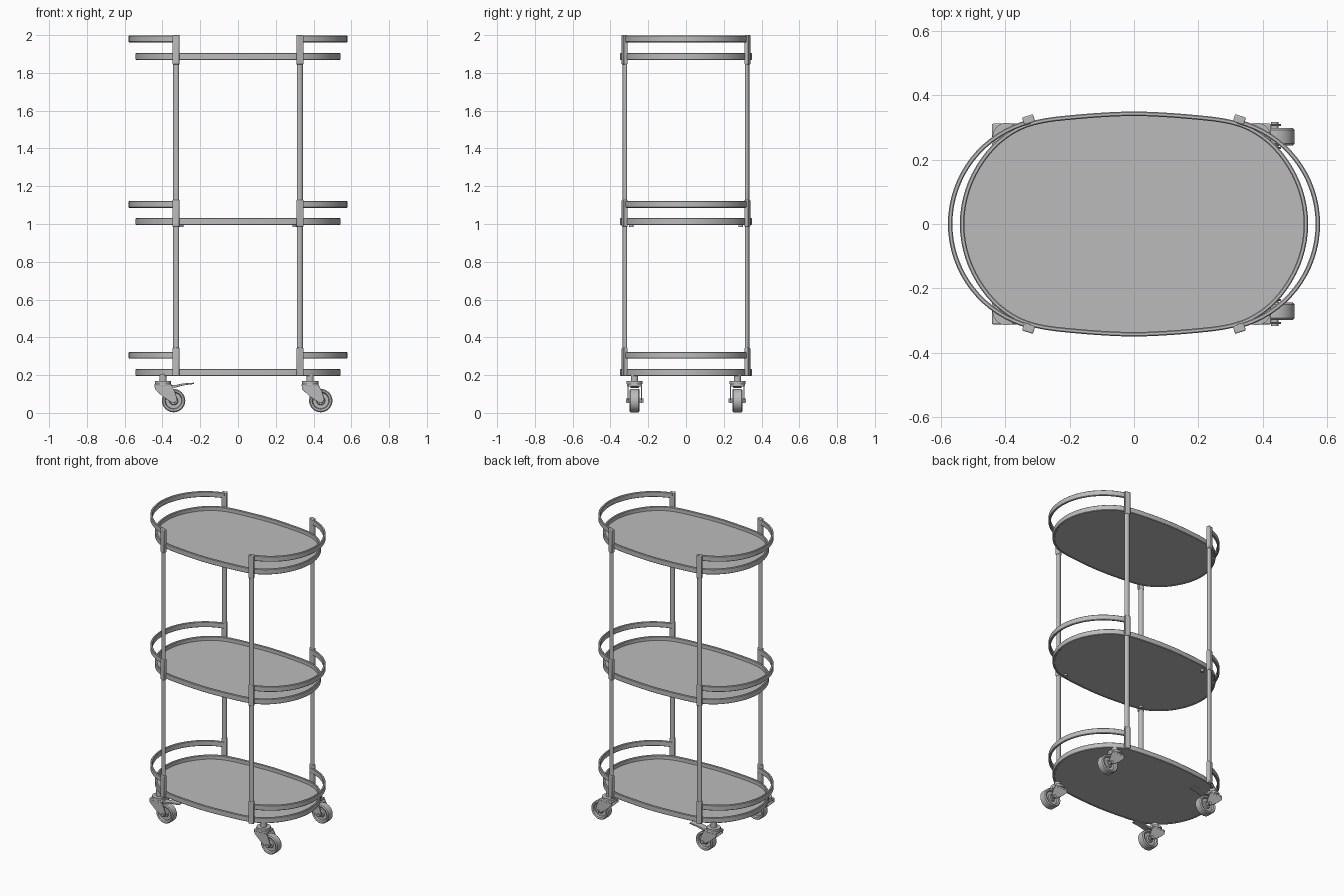
import bpy, bmesh, math
from mathutils import Matrix, Vector

cube = bpy.data.objects.get("Cube")
if cube:
    bpy.data.objects.remove(cube, do_unlink=True)

steel = bpy.data.materials.new("satin grey metal")
steel.use_nodes = True
grey = (0.5, 0.5, 0.5, 1)
steel.diffuse_color = grey
steel.node_tree.nodes["Principled BSDF"].inputs["Base Color"].default_value = grey


def finish(name, bm, loc=(0, 0, 0), turn=0, bevel=0):
    bmesh.ops.recalc_face_normals(bm, faces=bm.faces)
    mesh = bpy.data.meshes.new(name)
    bm.to_mesh(mesh)
    bm.free()
    mesh.materials.append(steel)
    ob = bpy.data.objects.new(name, mesh)
    bpy.context.collection.objects.link(ob)
    ob.location = loc
    ob.rotation_euler.z = turn
    if bevel:
        mod = ob.modifiers.new("soft edges", "BEVEL")
        mod.width, mod.segments, mod.limit_method = bevel, 2, "ANGLE"
    bpy.ops.object.select_all(action="DESELECT")
    bpy.context.view_layer.objects.active = ob
    ob.select_set(True)
    bpy.ops.object.shade_smooth_by_angle(angle=math.radians(40))
    return ob


def box(name, size, loc, turn=0, bevel=0):
    bm = bmesh.new()
    bmesh.ops.create_cube(bm, size=1, matrix=Matrix.Diagonal((*size, 1)))
    return finish(name, bm, loc, turn, bevel)


def rod(name, rx, ry, height, loc, turn=0, sides=20, lying=False):
    bm = bmesh.new()
    bmesh.ops.create_cone(bm, cap_ends=True, segments=sides, radius1=1, radius2=1,
                          depth=height, matrix=Matrix.Diagonal((rx, ry, 1, 1)))
    if lying:
        bmesh.ops.rotate(bm, verts=bm.verts, matrix=Matrix.Rotation(math.pi / 2, 3, "X"))
    return finish(name, bm, loc, turn)


def prism(name, outline, depth, loc, bevel=0):
    """Outline in x and z, thickened along y."""
    bm = bmesh.new()
    face = bm.faces.new([bm.verts.new((x, -depth / 2, z)) for x, z in outline])
    grown = bmesh.ops.extrude_face_region(bm, geom=[face])["geom"]
    bmesh.ops.translate(bm, vec=(0, depth, 0),
                        verts=[v for v in grown if isinstance(v, bmesh.types.BMVert)])
    return finish(name, bm, loc, bevel=bevel)


def band(name, path, z, width, height, closed):
    """Sweeps an upright strip with softened corners along a flat path."""
    w, h, c = width / 2, height / 2, width * 0.22
    section = [(w, c - h), (w, h - c), (w - c, h), (c - w, h),
               (-w, h - c), (-w, c - h), (c - w, -h), (w - c, -h)]
    bm, rings, n = bmesh.new(), [], len(path)
    for i, p in enumerate(path):
        a = path[(i - 1) % n] if closed or i else p
        b = path[(i + 1) % n] if closed or i < n - 1 else p
        d = (b - a).normalized()
        out = Vector((d.y, -d.x))
        rings.append([bm.verts.new((*(p + out * s), t)) for s, t in section])
    for i in range(n if closed else n - 1):
        r, q = rings[i], rings[(i + 1) % n]
        for k in range(8):
            bm.faces.new((r[k], r[k - 1], q[k - 1], q[k]))
    if not closed:
        bm.faces.new(rings[0])
        bm.faces.new(rings[-1])
    return finish(name, bm, (0, 0, z))


def spline(points, steps):
    """Smooth curve through the inner points."""
    res = []
    for a, b, c, d in zip(points, points[1:], points[2:], points[3:]):
        for s in range(steps):
            t = s / steps
            res.append(0.5 * (2 * b + (c - a) * t + (2 * a - 5 * b + 4 * c - d) * t * t
                              + (3 * b - a - 3 * c + d) * t ** 3))
    return res


# Tray outline: one quarter, mirrored to a full oval
quarter = [Vector(p) for p in ((0.535, 0), (0.518, 0.105), (0.47, 0.2), (0.4, 0.272),
                               (0.31, 0.315), (0.17, 0.334), (0, 0.343))]
half = quarter + [Vector((-p.x, p.y)) for p in quarter[-2::-1]]
loop = half + [Vector((p.x, -p.y)) for p in half[-2:0:-1]]
oval = spline(loop[-1:] + loop + loop[:2], 4)

# Guard rail arc on the +x end
RAIL_X, RAIL_R = 0.244, 0.328
sweep = math.radians(76)
arc = [Vector((RAIL_X + RAIL_R * math.cos(a), RAIL_R * math.sin(a)))
       for a in (sweep * (i / 16 - 1) for i in range(33))]
mirrored_arc = [Vector((-p.x, -p.y)) for p in arc]

# Three tiers: tray rim, tray floor and two end rails
tiers = {"bottom": (0.214, 0.305), "middle": (1.013, 1.104), "top": (1.887, 1.98)}
for tier, (tray_z, rail_z) in tiers.items():
    band(tier + "_tray_rim", oval, tray_z, 0.014, 0.036, True)
    bm = bmesh.new()
    floor = bm.faces.new([bm.verts.new((p.x * 0.99, p.y * 0.985, -0.004)) for p in oval])
    grown = bmesh.ops.extrude_face_region(bm, geom=[floor])["geom"]
    bmesh.ops.translate(bm, vec=(0, 0, 0.008),
                        verts=[v for v in grown if isinstance(v, bmesh.types.BMVert)])
    finish(tier + "_tray_floor", bm, (0, 0, tray_z - 0.012))
    band(tier + "_left_rail", arc, rail_z, 0.014, 0.036, False)
    band(tier + "_right_rail", mirrored_arc, rail_z, 0.014, 0.036, False)

# Corner posts with sleeves at each tier
sleeves = {"bottom": (0.195, 0.345), "middle": (0.987, 1.127), "top": (1.845, 2.0)}
for sx, side in ((1, "left"), (-1, "right")):
    for sy, end in ((1, "back"), (-1, "front")):
        tag = end + "_" + side
        turn = -sx * sy * math.radians(17)
        rod(tag + "_post", 0.016, 0.0115, 1.78, (sx * 0.328, sy * 0.323, 1.09), turn)
        for tier, (z0, z1) in sleeves.items():
            box(f"{tag}_{tier}_sleeve", (0.036, 0.024, z1 - z0),
                (sx * 0.328, sy * 0.325, (z0 + z1) / 2), turn, 0.004)
        rod(tag + "_tray_screw", 0.012, 0.012, 0.014, (sx * 0.3, sy * 0.29, 0.992))

# Wheel cross-section as (radius, half width), turned about y
tyre = [(0.012, 0.02), (0.02, 0.02), (0.024, 0.012), (0.042, 0.012),
        (0.046, 0.024), (0.056, 0.027), (0.062, 0.021)]
tyre += [(r, -w) for r, w in reversed(tyre)]


def wheel(name, loc):
    bm = bmesh.new()
    verts = [bm.verts.new((r, w, 0)) for r, w in tyre]
    edges = [bm.edges.new((verts[i - 1], verts[i])) for i in range(len(verts))]
    bmesh.ops.spin(bm, geom=verts + edges, cent=(0, 0, 0), axis=(0, 1, 0),
                   angle=math.tau, steps=32)
    bmesh.ops.remove_doubles(bm, verts=bm.verts, dist=0.0001)
    finish(name, bm, loc)


# Casters, all trailing towards +x; the right pair carry brake levers
fork = [(-0.045, 0.148), (0.045, 0.148), (0.062, 0.115), (0.075, 0.072), (0.066, 0.054),
        (0.05, 0.052), (0, 0.085), (-0.043, 0.125)]
for stem_x, side in ((0.382, "left"), (-0.397, "right")):
    for y, end in ((0.272, "back"), (-0.272, "front")):
        tag = end + "_" + side
        axle_x = stem_x + 0.056
        rod(tag + "_caster_stem", 0.019, 0.019, 0.045, (stem_x, y, 0.183))
        rod(tag + "_swivel_disc", 0.043, 0.043, 0.014, (stem_x, y, 0.161), sides=28)
        box(tag + "_fork_crown", (0.09, 0.08, 0.014), (stem_x, y, 0.147), 0, 0.004)
        for s, face in ((1, "back"), (-1, "front")):
            prism(f"{tag}_fork_{face}_cheek", fork, 0.006, (stem_x, y + s * 0.036, 0), 0.001)
        wheel(tag + "_wheel", (axle_x, y, 0.065))
        rod(tag + "_axle", 0.011, 0.011, 0.092, (axle_x, y, 0.065), sides=12, lying=True)
        if side == "right":
            lever = [(0.03, 0.135), (0.06, 0.133), (0.11, 0.146), (0.165, 0.153),
                     (0.165, 0.16), (0.105, 0.156), (0.06, 0.146), (0.03, 0.148)]
            prism(tag + "_brake_lever", lever, 0.045, (stem_x, y, 0), 0.002)
